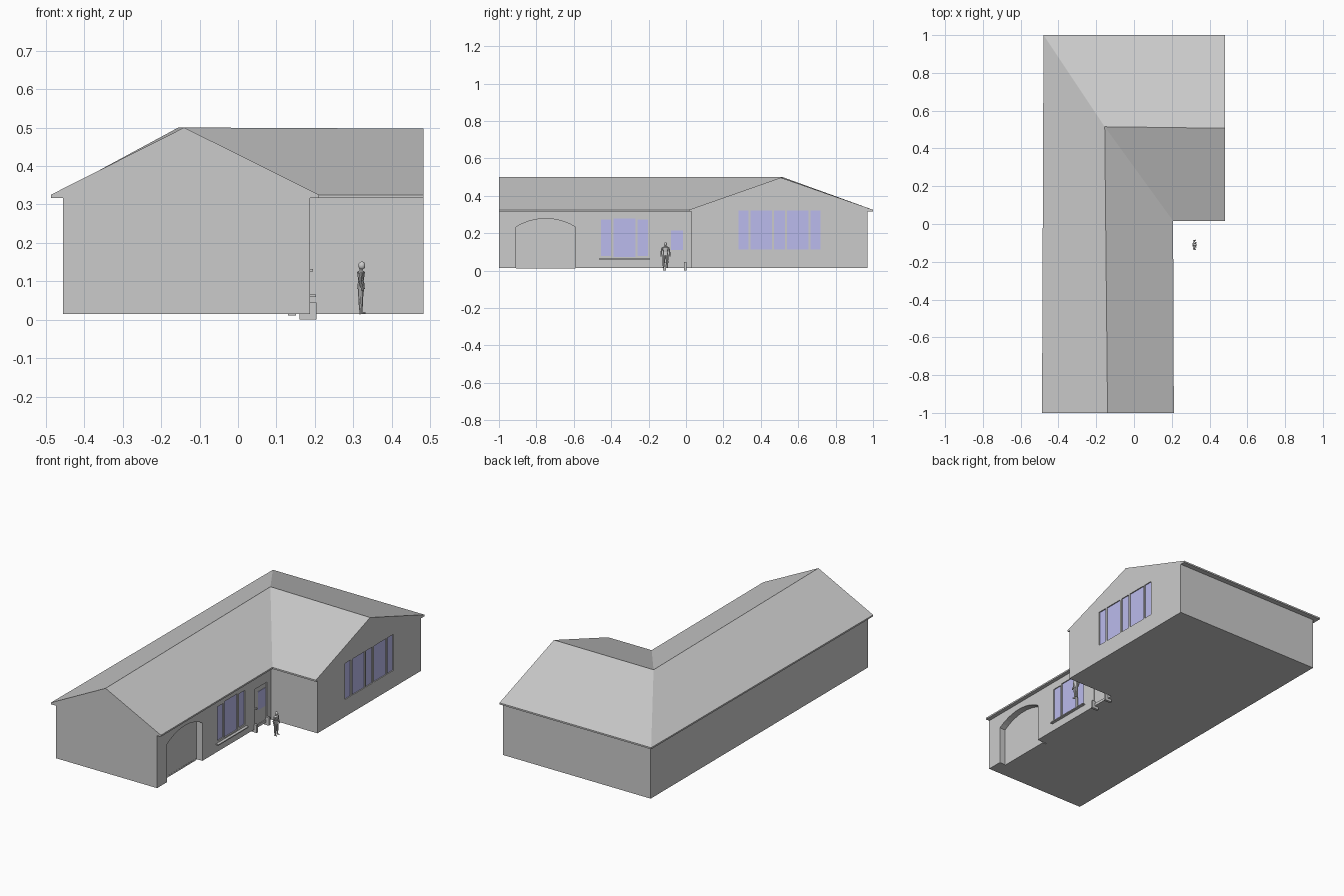
import bpy, bmesh, math
from mathutils import Vector

if "Cube" in bpy.data.objects:
    bpy.data.objects.remove(bpy.data.objects["Cube"])

glass = bpy.data.materials.new("glass")
glass.diffuse_color = (0.5, 0.5, 0.85, 1)
glass.use_nodes = True
glass.node_tree.nodes["Principled BSDF"].inputs["Base Color"].default_value = glass.diffuse_color


def finish(name, bm, mat=None):
    bmesh.ops.recalc_face_normals(bm, faces=bm.faces)
    me = bpy.data.meshes.new(name)
    bm.to_mesh(me)
    bm.free()
    ob = bpy.data.objects.new(name, me)
    bpy.context.collection.objects.link(ob)
    if mat:
        me.materials.append(mat)
    return ob


def add_prism(bm, outline, x0, x1):
    """Extrude a (y, z) outline along x."""
    a = [bm.verts.new((x0, y, z)) for y, z in outline]
    b = [bm.verts.new((x1, y, z)) for y, z in outline]
    bm.faces.new(a)
    bm.faces.new(b)
    for i in range(len(a)):
        j = (i + 1) % len(a)
        bm.faces.new((a[i], a[j], b[j], b[i]))


def add_box(bm, x0, x1, y0, y1, z0, z1):
    add_prism(bm, [(y0, z0), (y1, z0), (y1, z1), (y0, z1)], x0, x1)


def box(name, *dims, mat=None):
    bm = bmesh.new()
    add_box(bm, *dims)
    return finish(name, bm, mat)


# L-shaped walls with hipped and gabled roof, one closed shell
wall = [(-.455, -1), (.187, -1), (.187, .03), (.483, .03), (.483, .97), (-.455, .97)]
eave = [(-.487, -1), (.211, -1), (.207, .016), (.483, .016), (.483, 1), (-.479, 1)]
bm = bmesh.new()
rings = [[bm.verts.new((x, y, z)) for x, y in pts]
         for pts, z in ((wall, .015), (wall, .316), (eave, .316), (eave, .325))]
r1, r2, r3 = [bm.verts.new(p) for p in ((-.14, -1, .5), (-.155, .515, .5), (.483, .507, .497))]
bm.faces.new(rings[0])
gables = {0: r1, 3: r3}
for i in range(6):
    j = (i + 1) % 6
    if i in gables:
        bm.faces.new([r[i] for r in rings[::-1]] + [r[j] for r in rings] + [gables[i]])
    else:
        for lo, hi in zip(rings, rings[1:]):
            bm.faces.new((lo[i], lo[j], hi[j], hi[i]))
A, B, C, D, E, F = rings[3]
for f in ((F, A, r1, r2), (B, C, r2, r1), (C, D, r3, r2), (E, F, r2, r3)):
    bm.faces.new(f)
shell = finish("walls_and_roof", bm)

# Openings cut into the shell: arched bay, windows, door
cut = bmesh.new()
half, rise, spring, yc = .16, .046, .232, -.75
rad = (half ** 2 + rise ** 2) / (2 * rise)
sweep = math.asin(half / rad)
arch = [(yc - half, 0), (yc + half, 0)]
for k in range(13):
    t = sweep * (1 - k / 6)
    arch.append((yc + rad * math.sin(t), spring + rise - rad + rad * math.cos(t)))
add_prism(cut, arch, .15, .25)


def window(name, x, panes, depth=.012):
    """Recessed panes, each (y0, y1, z0, z1), in a wall facing +x."""
    bm = bmesh.new()
    for y0, y1, z0, z1 in panes:
        add_box(cut, x - depth, x + .05, y0, y1, z0, z1)
        add_box(bm, x - depth - .004, x - depth + .006, y0, y1, z0, z1)
    finish(name, bm, glass)


window("front_window_glass", .187, [(-.455, -.4, .077, .272), (-.388, -.27, .072, .278),
                                    (-.258, -.203, .077, .272)])
window("gable_window_glass", .483, [(a, b, .113, .32) for a, b in (
    (.281, .335), (.346, .459), (.47, .53), (.541, .654), (.665, .719))])
add_box(cut, .182, .22, -.115, -.006, .03, .243)

cutter = finish("opening_cutter", cut)
cutter.hide_render = True
mod = shell.modifiers.new("openings", "BOOLEAN")
mod.operation = 'DIFFERENCE'
mod.solver = 'EXACT'
mod.object = cutter
bpy.context.view_layer.objects.active = shell
bpy.ops.object.modifier_apply(modifier=mod.name)
bpy.data.objects.remove(cutter)

# Sills, garage threshold, door fittings and step cheeks
box("window_sill", .18, .203, -.465, -.193, .059, .065)
box("garage_threshold", .13, .151, -.91, -.59, .011, .02)
box("door_glass", .178, .184, -.08, -.015, .11, .215, mat=glass)
box("door_knob", .182, .195, -.107, -.1, .126, .132)
box("step_cheek_left", .16, .204, -.122, -.108, 0, .045)
box("step_cheek_right", .16, .204, -.012, .002, 0, .045)

# Standing person, built facing +x
px, py = .32, -.11
person = bmesh.new()


def limb(p, q, rp, rq, flat=1.0):
    p, q = Vector(p), Vector(q)
    res = bmesh.ops.create_cone(person, cap_ends=True, segments=10, radius1=rp,
                                radius2=rq, depth=(q - p).length)
    rot = Vector((0, 0, 1)).rotation_difference(q - p).to_matrix()
    for v in res["verts"]:
        v.co = rot @ Vector((v.co.x * flat, v.co.y, v.co.z)) + (p + q) / 2 + Vector((px, py, 0))


for s in (-1, 1):
    limb((0, s * .010, .018), (-.001, s * .009, .05), .004, .0065)
    limb((-.001, s * .009, .05), (0, s * .007, .086), .006, .009)
    limb((-.004, s * .010, .0175), (.012, s * .012, .0175), .0035, .0025)
    limb((0, s * .017, .122), (-.003, s * .022, .1), .0045, .004)
    limb((-.003, s * .022, .1), (.005, s * .024, .076), .004, .003)
limb((0, 0, .08), (0, 0, .1), .015, .012, .7)
limb((0, 0, .1), (0, 0, .124), .012, .018, .6)
limb((0, 0, .124), (0, 0, .129), .018, .006, .6)
limb((0, 0, .126), (.001, 0, .138), .004, .004)
head = bmesh.ops.create_icosphere(person, subdivisions=2, radius=.009)
for v in head["verts"]:
    v.co = Vector((v.co.x * 1.05 + px + .002, v.co.y * .85 + py, v.co.z * 1.2 + .141))
man = finish("standing_person", person)
bpy.ops.object.select_all(action='DESELECT')
man.select_set(True)
bpy.context.view_layer.objects.active = man
bpy.ops.object.shade_smooth_by_angle()
